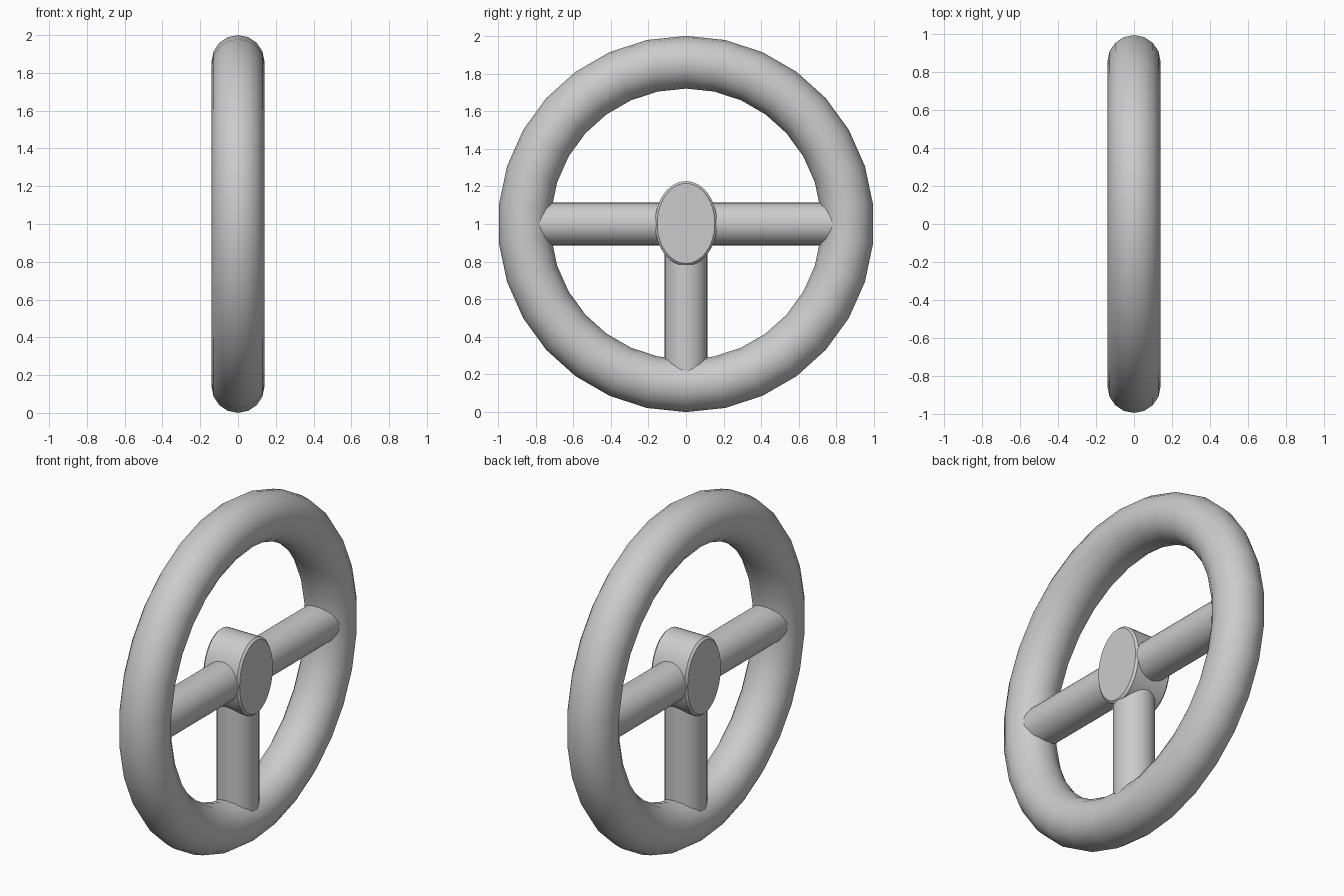
import bpy
from math import radians, pi

if "Cube" in bpy.data.objects:
    bpy.data.objects.remove(bpy.data.objects["Cube"])

CENTRE_Z = 1.0
RING_R, TUBE_R = 0.86, 0.14


def finish(obj, name, angle=35):
    obj.name = name
    bpy.ops.object.shade_smooth_by_angle(angle=radians(angle))
    return obj


def spoke(name, length, location, rotation):
    bpy.ops.mesh.primitive_cylinder_add(vertices=32, radius=0.113, depth=length,
                                        location=location, rotation=rotation)
    return finish(bpy.context.object, name)


# Outer rim: torus facing along x
bpy.ops.mesh.primitive_torus_add(major_segments=30, minor_segments=16,
                                 major_radius=RING_R, minor_radius=TUBE_R,
                                 location=(0, 0, CENTRE_Z), rotation=(0, pi / 2, 0))
finish(bpy.context.object, "wheel_rim", 60)

# Three spokes running from the hub into the rim tube
for side, label in ((-1, "left"), (1, "right")):
    spoke(label + "_spoke", RING_R, (0, side * RING_R / 2, CENTRE_Z), (pi / 2, 0, 0))
spoke("lower_spoke", RING_R, (0, 0, CENTRE_Z - RING_R / 2), (0, 0, 0))

# Oval hub with chamfered rims
bpy.ops.mesh.primitive_cylinder_add(vertices=48, radius=1, depth=0.236,
                                    location=(0, 0, CENTRE_Z + 0.003),
                                    rotation=(0, pi / 2, 0))
hub = bpy.context.object
hub.scale = (0.225, 0.165, 1)
bpy.ops.object.transform_apply(location=False, rotation=True, scale=True)
bevel = hub.modifiers.new("rim_chamfer", 'BEVEL')
bevel.width = 0.012
bevel.segments = 1
bevel.limit_method = 'ANGLE'
bevel.angle_limit = radians(60)
bpy.ops.object.modifier_apply(modifier=bevel.name)
finish(hub, "hub", 30)
